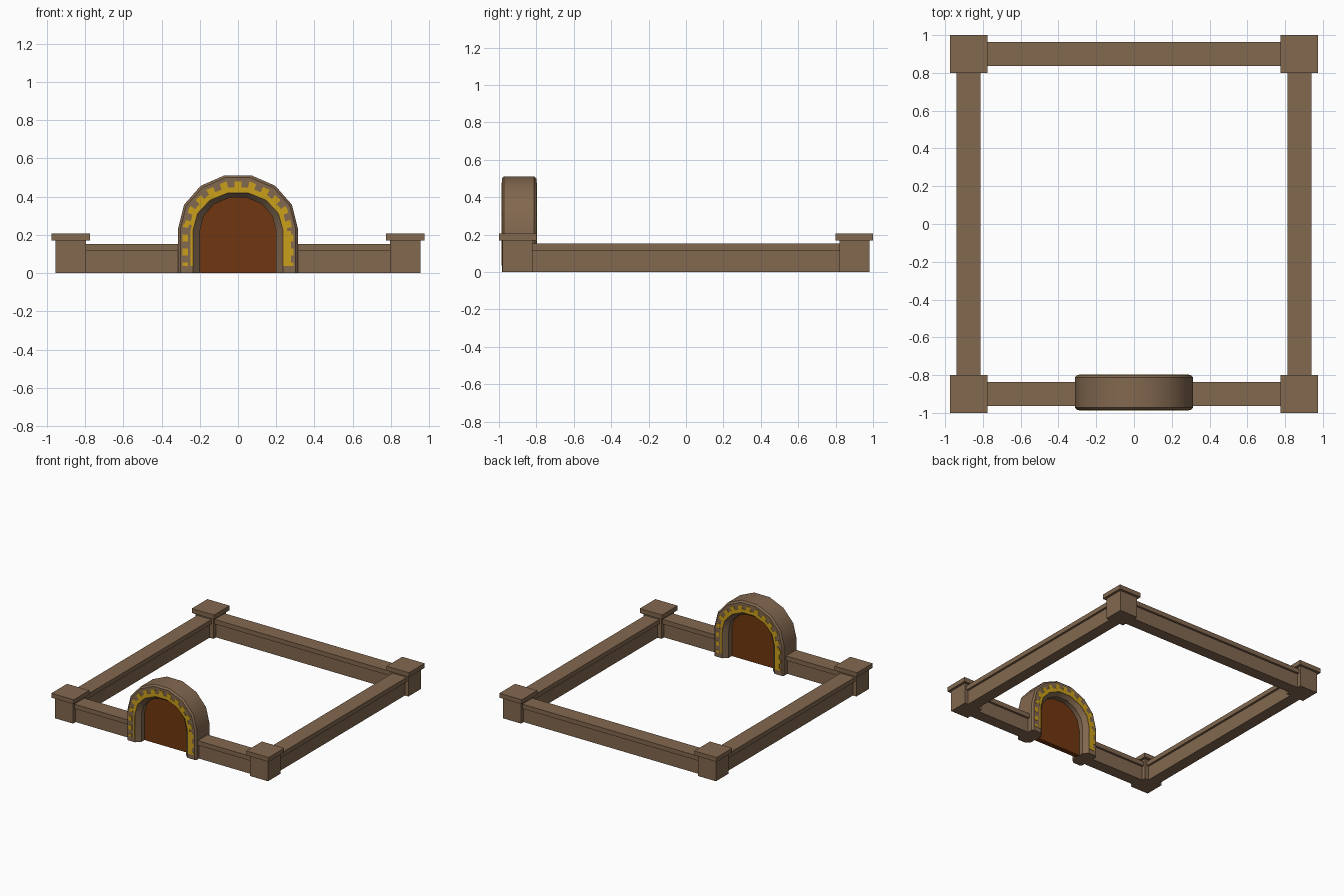
import bpy, bmesh, math

if "Cube" in bpy.data.objects:
    bpy.data.objects.remove(bpy.data.objects["Cube"])


def material(name, rgb):
    m = bpy.data.materials.new(name)
    m.diffuse_color = (*rgb, 1)
    m.use_nodes = True
    m.node_tree.nodes["Principled BSDF"].inputs["Base Color"].default_value = m.diffuse_color
    return m


WOOD = material("weathered_brown", (0.223, 0.138, 0.078))
DOOR = material("dark_door_brown", (0.162, 0.037, 0.005))
GOLD = material("gold_trim", (0.60, 0.35, 0.010))

GATE_Y = -0.8925


def make_object(name, bm, mat):
    bmesh.ops.recalc_face_normals(bm, faces=bm.faces)
    mesh = bpy.data.meshes.new(name)
    bm.to_mesh(mesh)
    bm.free()
    mesh.materials.append(mat)
    ob = bpy.data.objects.new(name, mesh)
    bpy.context.collection.objects.link(ob)
    return ob


def box(name, x0, x1, y0, y1, z0, z1, mat=WOOD):
    bm = bmesh.new()
    bmesh.ops.create_cube(bm, size=1)
    for v in bm.verts:
        v.co = ((x0 + x1) / 2 + v.co.x * (x1 - x0),
                (y0 + y1) / 2 + v.co.y * (y1 - y0),
                (z0 + z1) / 2 + v.co.z * (z1 - z0))
    return make_object(name, bm, mat)


# Corner posts with overhanging caps
for sx in (-1, 1):
    for sy in (-1, 1):
        cx, cy = sx * 0.875, sy * 0.9
        box("corner_post", cx - 0.08, cx + 0.08, cy - 0.08, cy + 0.08, 0, 0.17)
        box("post_cap", cx - 0.1, cx + 0.1, cy - 0.1, cy + 0.1, 0.17, 0.206)


# Low walls, each with a wider rail on top
def wall(name, a, b, centre, along_x):
    for part, half, z0, z1 in (("wall", 0.047, 0, 0.115), ("rail", 0.064, 0.115, 0.152)):
        lo, hi = centre - half, centre + half
        r = (a, b, lo, hi) if along_x else (lo, hi, a, b)
        box(name + "_" + part, *r, z0, z1)


wall("back", -0.8, 0.8, 0.9, True)
wall("front_left", -0.8, -0.25, -0.9, True)
wall("front_right", 0.25, 0.8, -0.9, True)
wall("left", -0.825, 0.825, -0.877, False)
wall("right", -0.825, 0.825, 0.877, False)


# Arch outline: two straight legs and a seven-sided half ellipse
def outline(w, spring, rise, n=7):
    pts = [(w, 0)]
    for i in range(n + 1):
        a = math.pi * i / n
        pts.append((w * math.cos(a), spring + rise * math.sin(a)))
    return pts + [(-w, 0)]


OUTER = outline(0.313, 0.235, 0.284)
FACE_OUT = outline(0.301, 0.233, 0.273)
FACE_IN = outline(0.235, 0.225, 0.200)
INNER = outline(0.200, 0.220, 0.180)

# Gate arch: rings lofted round the cross-section
sections = [(OUTER, -0.080), (FACE_OUT, -0.0925), (FACE_IN, -0.0925), (INNER, -0.060),
            (INNER, 0.060), (FACE_IN, 0.0925), (FACE_OUT, 0.0925), (OUTER, 0.080)]
bm = bmesh.new()
rings = [[bm.verts.new((x, GATE_Y + y, z)) for x, z in prof] for prof, y in sections]
for k, ring in enumerate(rings):
    nxt = rings[(k + 1) % len(rings)]
    for i in range(len(ring) - 1):
        bm.faces.new((ring[i], ring[i + 1], nxt[i + 1], nxt[i]))
for end in (0, -1):
    bm.faces.new([r[end] for r in rings])
arch = make_object("gate_arch", bm, WOOD)
bpy.context.view_layer.objects.active = arch
arch.select_set(True)
bpy.ops.object.shade_smooth_by_angle(angle=math.radians(32))
arch.select_set(False)

# Recessed door panel
bm = bmesh.new()
face = bm.faces.new([bm.verts.new((x, GATE_Y - 0.02, z)) for x, z in INNER])
ext = bmesh.ops.extrude_face_region(bm, geom=[face])
for v in ext["geom"]:
    if isinstance(v, bmesh.types.BMVert):
        v.co.y += 0.04
make_object("door_panel", bm, DOOR)


# Point on the arch face: u runs along the arch (0..1), s from inner to outer edge
MID = [((a[0] + b[0]) / 2, (a[1] + b[1]) / 2) for a, b in zip(FACE_IN, FACE_OUT)]
LENGTHS = [math.dist(MID[i], MID[i + 1]) for i in range(len(MID) - 1)]


def face_point(u, s):
    d = u * sum(LENGTHS)
    i = 0
    while i < len(LENGTHS) - 1 and d > LENGTHS[i]:
        d -= LENGTHS[i]
        i += 1
    t = d / LENGTHS[i]
    p = [FACE_IN[i][k] * (1 - t) + FACE_IN[i + 1][k] * t for k in (0, 1)]
    q = [FACE_OUT[i][k] * (1 - t) + FACE_OUT[i + 1][k] * t for k in (0, 1)]
    return [p[k] * (1 - s) + q[k] * s for k in (0, 1)]


# Gold toothed trim: broad on one leg, toothed over the top, spots on the other leg
def trim(name, side):
    bm = bmesh.new()
    cells = 68
    for i in range(cells):
        u0, u1 = i / cells, (i + 1) / cells
        u = (u0 + u1) / 2
        if u < 0.035 or u > 0.965:
            continue
        tooth = i % 4 in (1, 2)
        if u < 0.17:
            bands = [(0.02, 0.85 if tooth else 0.65)]
        elif u > 0.80:
            bands = [(0.02, 0.2)] + ([(0.42, 0.85)] if tooth else [])
        else:
            bands = [(0.02, 0.75 if tooth else 0.36)]
        for s0, s1 in bands:
            quad = [face_point(u0, s0), face_point(u1, s0),
                    face_point(u1, s1), face_point(u0, s1)]
            vs = [[bm.verts.new((-side * x, GATE_Y + side * d, z)) for x, z in quad]
                  for d in (0.0915, 0.0950)]
            bm.faces.new(vs[1])
            for k in range(4):
                m = (k + 1) % 4
                bm.faces.new((vs[0][k], vs[0][m], vs[1][m], vs[1][k]))
            bm.faces.new(vs[0][::-1])
    make_object(name, bm, GOLD)


trim("front_gold_trim", -1)
trim("back_gold_trim", 1)
